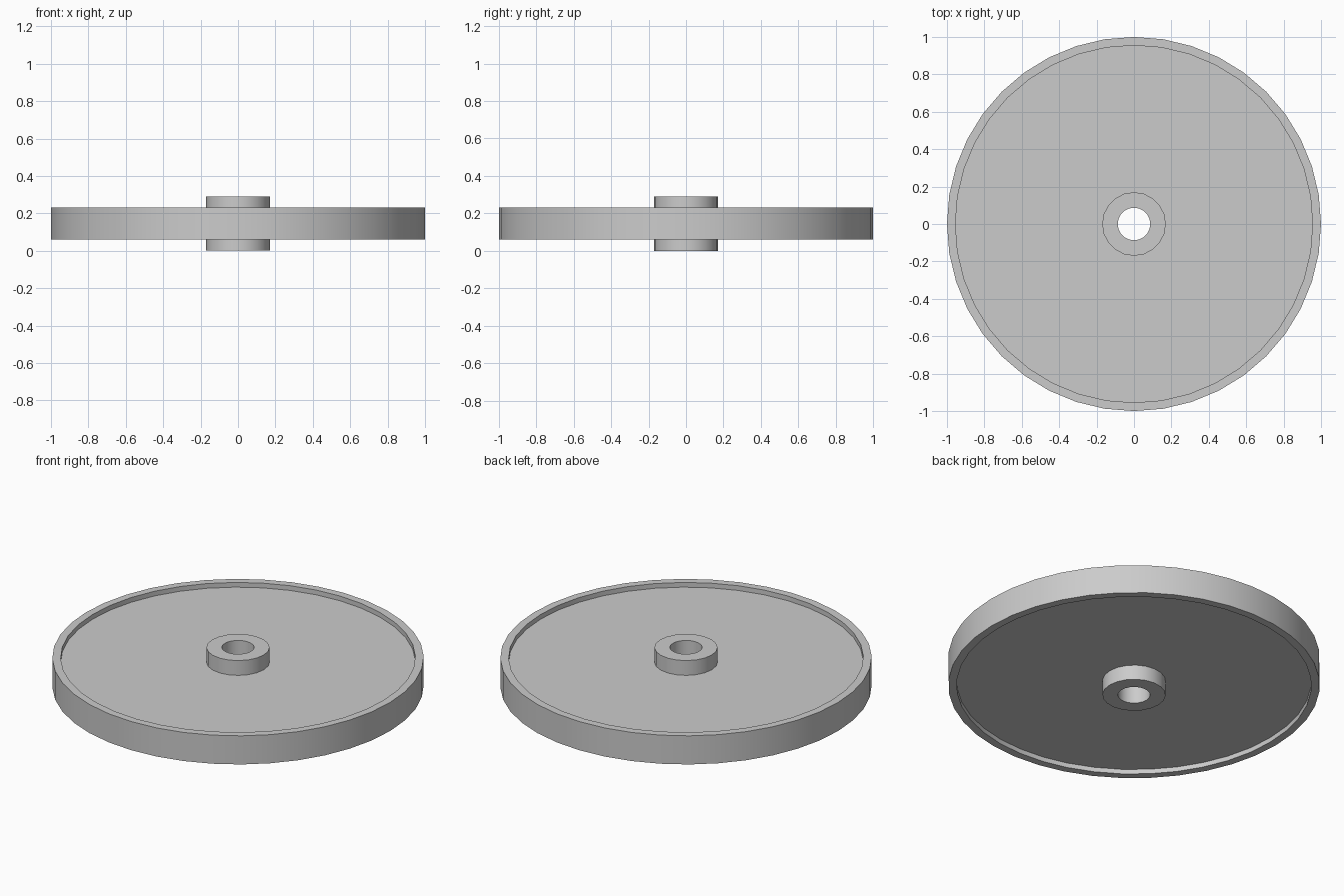
import bpy
import math

cube = bpy.data.objects.get("Cube")
if cube:
    bpy.data.objects.remove(cube, do_unlink=True)

grey = bpy.data.materials.new("plain grey")
grey.use_nodes = True
colour = (0.6, 0.6, 0.6, 1)
grey.diffuse_color = colour
grey.node_tree.nodes["Principled BSDF"].inputs["Base Color"].default_value = colour


def lathe(name, profile, sides):
    """Revolve a closed (radius, height) profile, counter-clockwise, about z."""
    n = len(profile)
    verts, faces = [], []
    for i in range(sides):
        a = math.tau * i / sides
        verts += [(r * math.cos(a), r * math.sin(a), z) for r, z in profile]
        j = (i + 1) % sides
        for k in range(n):
            m = (k + 1) % n
            faces.append((i * n + k, j * n + k, j * n + m, i * n + m))
    mesh = bpy.data.meshes.new(name)
    mesh.from_pydata(verts, [], faces)
    mesh.materials.append(grey)
    obj = bpy.data.objects.new(name, mesh)
    bpy.context.collection.objects.link(obj)
    bpy.ops.object.select_all(action="DESELECT")
    obj.select_set(True)
    bpy.context.view_layer.objects.active = obj
    bpy.ops.object.shade_smooth_by_angle(angle=math.radians(35))
    return obj


# Disc with a raised rim on both faces
rim_low, rim_high, recess = 0.06, 0.23, 0.028
rim_inner, bore, hub_radius, hub_top = 0.955, 0.087, 0.17, 0.29
web_low, web_high = rim_low + recess, rim_high - recess
web_start = (bore + hub_radius) / 2
lathe("wheel_disc", [
    (web_start, web_low), (rim_inner, web_low), (rim_inner, rim_low),
    (1, rim_low), (1, rim_high), (rim_inner, rim_high),
    (rim_inner, web_high), (web_start, web_high)], 40)

# Hub sleeve with a through hole
lathe("hub", [(bore, 0), (hub_radius, 0), (hub_radius, hub_top), (bore, hub_top)], 20)
